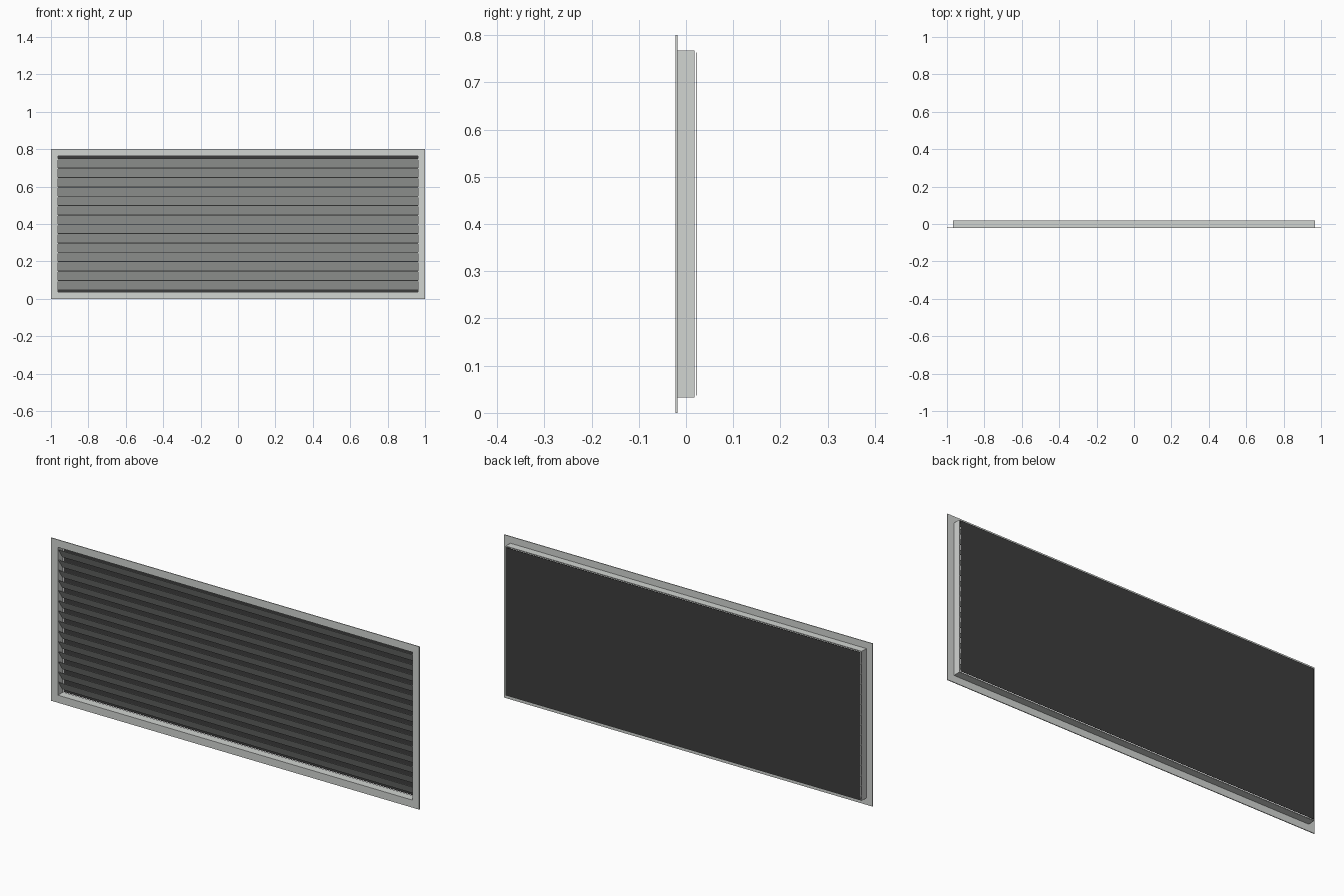
import bpy, bmesh
from mathutils import Vector

if "Cube" in bpy.data.objects:
    bpy.data.objects.remove(bpy.data.objects["Cube"])


def material(name, rgb):
    m = bpy.data.materials.new(name)
    m.diffuse_color = (*rgb, 1.0)
    m.use_nodes = True
    m.node_tree.nodes["Principled BSDF"].inputs["Base Color"].default_value = m.diffuse_color
    return m


METAL = material("light grey metal", (0.64, 0.66, 0.64))
DARK = material("dark backing", (0.046, 0.046, 0.046))
MID = 0.4  # height of the grille centre


def add_object(name, bm, mat):
    bmesh.ops.recalc_face_normals(bm, faces=bm.faces)
    mesh = bpy.data.meshes.new(name)
    bm.to_mesh(mesh)
    bm.free()
    mesh.materials.append(mat)
    obj = bpy.data.objects.new(name, mesh)
    bpy.context.collection.objects.link(obj)
    return obj


def ring(name, outer, inner, y0, y1, mat):
    """Rectangular ring with half sizes (x, z), running from y0 to y1."""
    bm = bmesh.new()
    signs = [(-1, -1), (1, -1), (1, 1), (-1, 1)]
    loops = [[bm.verts.new((sx * h[0], y, MID + sz * h[1])) for sx, sz in signs]
             for h, y in ((outer, y0), (outer, y1), (inner, y1), (inner, y0))]
    for a in range(4):
        b = (a + 1) % 4
        for i in range(4):
            j = (i + 1) % 4
            bm.faces.new((loops[a][i], loops[a][j], loops[b][j], loops[b][i]))
    return add_object(name, bm, mat)


def bar(name, profile, half_width, mat):
    """Extrude a (y, z) profile along x."""
    bm = bmesh.new()
    face = bm.faces.new([bm.verts.new((-half_width, y, z)) for y, z in profile])
    out = bmesh.ops.extrude_face_region(bm, geom=[face])
    moved = [v for v in out["geom"] if isinstance(v, bmesh.types.BMVert)]
    bmesh.ops.translate(bm, verts=moved, vec=Vector((2 * half_width, 0, 0)))
    return add_object(name, bm, mat)


# Flat border at the front and the thin collar behind it
ring("front_flange", (1.0, 0.4), (0.963, 0.363), -0.022, -0.018, METAL)
ring("collar", (0.967, 0.367), (0.963, 0.363), -0.018, 0.018, METAL)

# Sloping slats, upper edge towards the front
PITCH = 0.05
for i in range(14):
    z = 0.05 + i * PITCH
    bar(f"slat_{i + 1}",
        [(0.014, z + 0.001), (0.017, z + 0.001),
         (-0.015, z + PITCH - 0.001), (-0.018, z + PITCH - 0.001)],
        0.963, METAL)

# Dark sheet closing the back, just clear of the collar
bar("back_panel", [(0.021, 0.037), (0.022, 0.037), (0.022, 0.763), (0.021, 0.763)],
    0.963, DARK)
